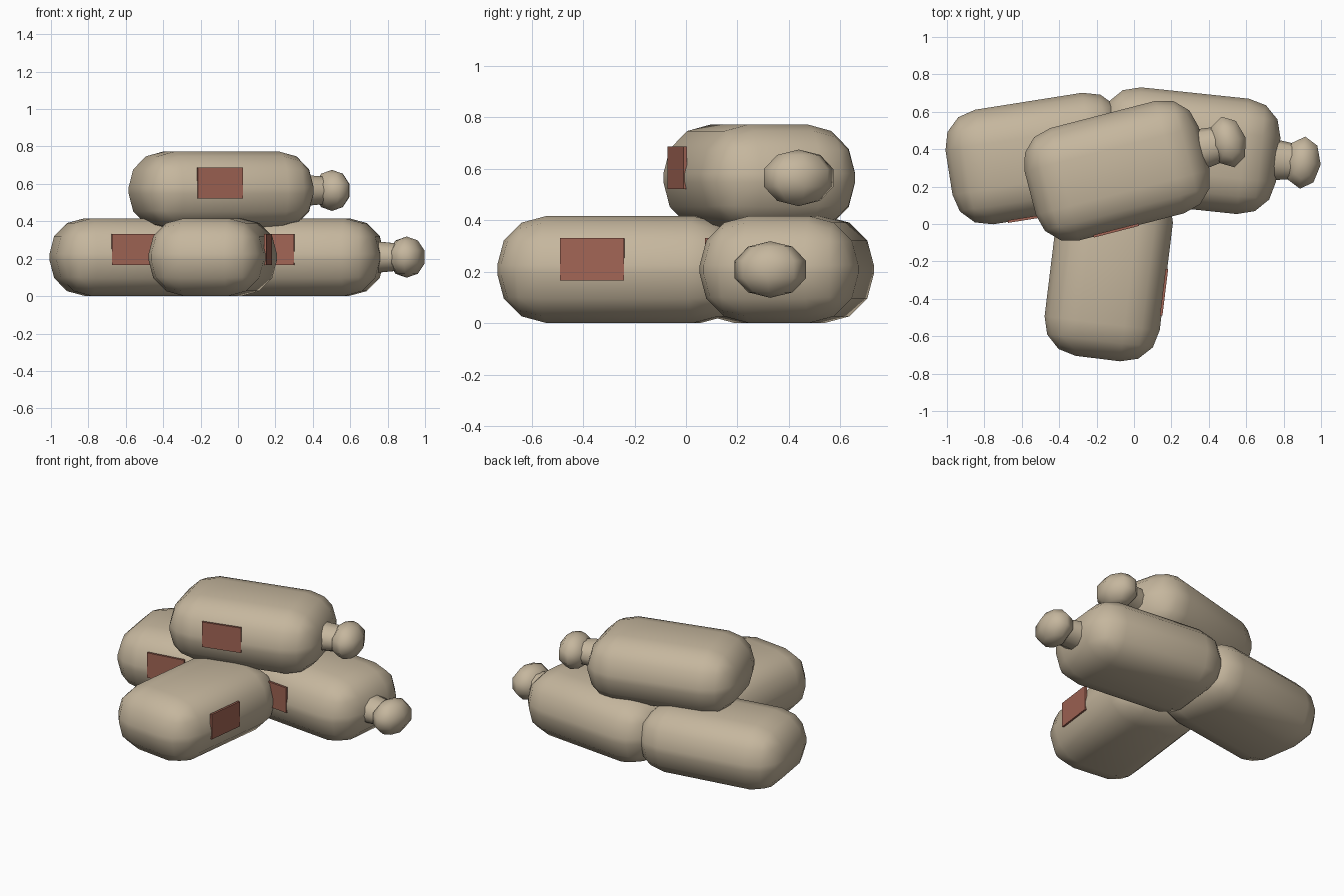
import bpy, bmesh, math
from mathutils import Matrix, Vector

if "Cube" in bpy.data.objects:
    bpy.data.objects.remove(bpy.data.objects["Cube"])


def material(name, rgb):
    m = bpy.data.materials.new(name)
    m.diffuse_color = (*rgb, 1)
    m.use_nodes = True
    m.node_tree.nodes["Principled BSDF"].inputs["Base Color"].default_value = m.diffuse_color
    return m


BURLAP = material("burlap", (0.56, 0.47, 0.34))
RED = material("faded_red", (0.36, 0.13, 0.09))


def finish(bm, name, mat, place, angle):
    me = bpy.data.meshes.new(name)
    bm.to_mesh(me)
    bm.free()
    me.materials.append(mat)
    ob = bpy.data.objects.new(name, me)
    bpy.context.collection.objects.link(ob)
    ob.matrix_world = place
    if angle:
        bpy.ops.object.select_all(action='DESELECT')
        ob.select_set(True)
        bpy.context.view_layer.objects.active = ob
        bpy.ops.object.shade_smooth_by_angle(angle=math.radians(angle))
    return ob


def box(size, center):
    bm = bmesh.new()
    bmesh.ops.create_cube(bm, size=1)
    bmesh.ops.scale(bm, vec=size, verts=bm.verts)
    bmesh.ops.translate(bm, vec=center, verts=bm.verts)
    return bm


def sack(label, center, degrees):
    place = Matrix.Translation(center) @ Matrix.Rotation(math.radians(degrees), 4, 'Z')

    # stuffed body: heavily rounded box
    bm = box((0.96, 0.62, 0.415), (0, 0, 0))
    bmesh.ops.bevel(bm, geom=bm.edges[:], offset=0.19, segments=3,
                    profile=0.5, affect='EDGES')
    finish(bm, label + "_sack_body", BURLAP, place, 50)

    # gathered neck
    bm = bmesh.new()
    turn = Matrix.Translation((0.515, 0, 0)) @ Matrix.Diagonal((1, 1.25, 1, 1)) \
        @ Matrix.Rotation(math.radians(90), 4, 'Y')
    bmesh.ops.create_cone(bm, cap_ends=True, segments=10, radius1=0.088,
                          radius2=0.075, depth=0.13, matrix=turn)
    finish(bm, label + "_sack_neck", BURLAP, place, 50)

    # tied tuft beyond the neck
    bm = bmesh.new()
    bmesh.ops.create_uvsphere(bm, u_segments=8, v_segments=5, radius=1,
                              matrix=Matrix.Translation((0.612, 0, 0))
                              @ Matrix.Diagonal((0.102, 0.147, 0.11, 1)))
    finish(bm, label + "_sack_tuft", BURLAP, place, 60)

    # printed patch on the side
    finish(box((0.25, 0.014, 0.165), (-0.085, -0.308, 0.04)),
           label + "_sack_patch", RED, place, None)


# three sacks on the ground, one resting on top
sack("left", (-0.515, 0.35, 0.2085), 9)
sack("right", (0.293, 0.392, 0.2085), -6)
sack("front", (-0.135, -0.243, 0.2085), 83)
sack("top", (-0.09, 0.285, 0.565), 14.5)
